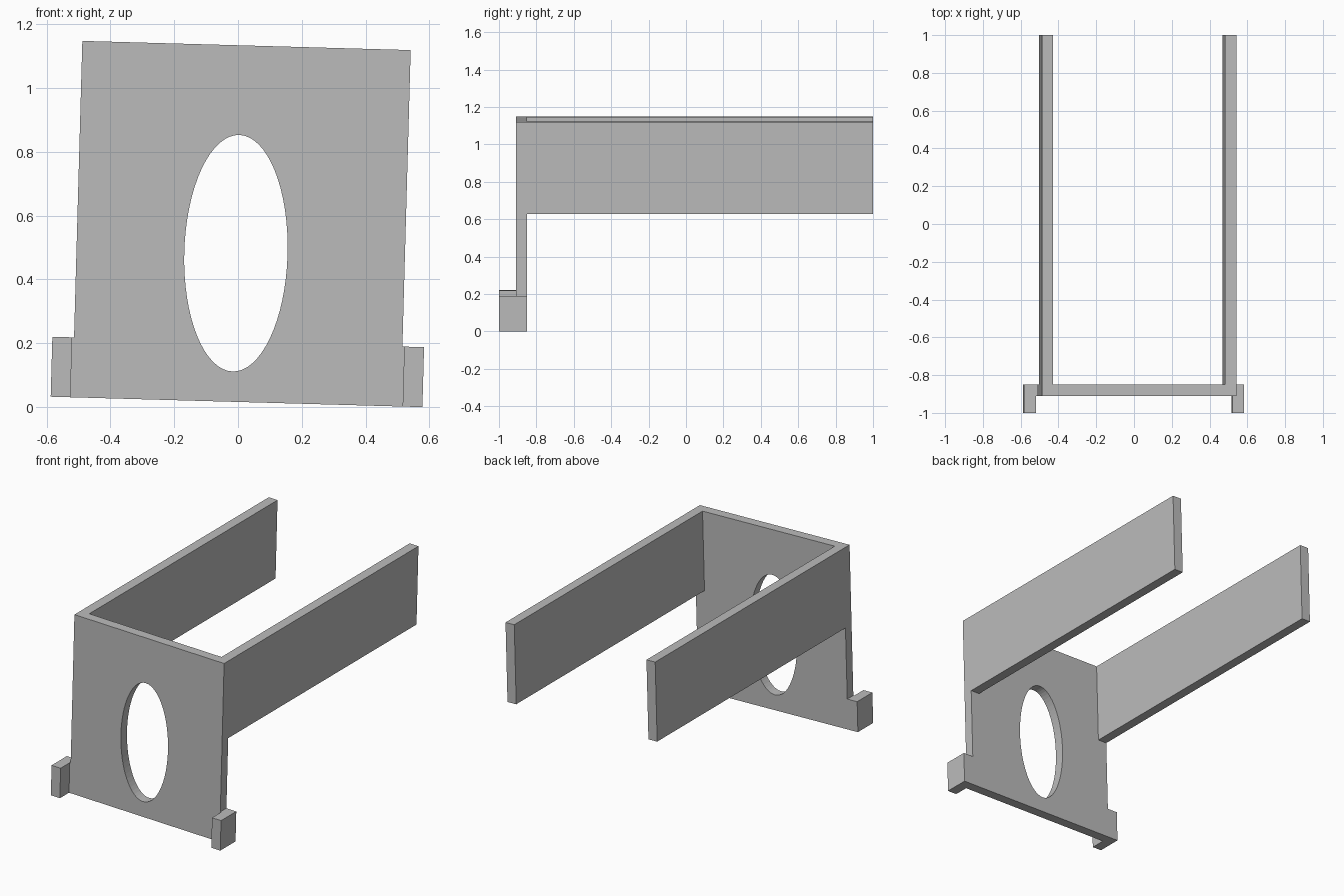
import bpy
import bmesh
from math import radians
from mathutils import Matrix, Vector

default = bpy.data.objects.get("Cube")
if default:
    bpy.data.objects.remove(default, do_unlink=True)

TILT = Matrix.Rotation(radians(1.6), 4, 'Y')   # whole frame leans sideways
MID = -0.005                                   # centre line of the frame
HALF = 0.515                                   # half width of the panel
BOTTOM, TOP = 0.016, 1.134
FRONT, BACK = -0.91, -0.85                     # panel faces

grey = bpy.data.materials.new("plain grey")
grey.use_nodes = True
colour = (0.5, 0.5, 0.5, 1)
grey.diffuse_color = colour
grey.node_tree.nodes["Principled BSDF"].inputs["Base Color"].default_value = colour


def finish(name, bm):
    """Tilt the mesh into place and add it to the scene."""
    bmesh.ops.recalc_face_normals(bm, faces=bm.faces[:])
    bm.transform(TILT)
    mesh = bpy.data.meshes.new(name)
    bm.to_mesh(mesh)
    bm.free()
    mesh.materials.append(grey)
    obj = bpy.data.objects.new(name, mesh)
    bpy.context.collection.objects.link(obj)
    return obj


def prism(name, outline, low, high):
    """Extrude a plan outline (x, y) from low to high."""
    bm = bmesh.new()
    face = bm.faces.new([bm.verts.new((x, y, low)) for x, y in outline])
    new = bmesh.ops.extrude_face_region(bm, geom=[face])["geom"]
    top = [v for v in new if isinstance(v, bmesh.types.BMVert)]
    bmesh.ops.translate(bm, verts=top, vec=(0, 0, high - low))
    return finish(name, bm)


def box(name, x0, x1, y0, y1, low, high):
    return prism(name, [(x0, y0), (x1, y0), (x1, y1), (x0, y1)], low, high)


# Front panel with an oval opening
panel = box("front_panel", MID - HALF, MID + HALF, FRONT, BACK, BOTTOM, TOP)
bm = bmesh.new()
bmesh.ops.create_cone(bm, cap_ends=True, segments=64, radius1=1, radius2=1, depth=1)
bm.transform(Matrix.Translation(Vector((-0.02, -0.88, 0.482)))
             @ Matrix.Diagonal((0.162, 0.3, 0.371, 1))
             @ Matrix.Rotation(radians(90), 4, 'X'))
cutter = finish("oval_cutter", bm)
cutter.hide_render = True
cut = panel.modifiers.new("oval opening", 'BOOLEAN')
cut.operation = 'DIFFERENCE'
cut.solver = 'EXACT'
cut.object = cutter
bpy.context.view_layer.objects.active = panel
bpy.ops.object.modifier_apply(modifier=cut.name)
bpy.data.objects.remove(cutter, do_unlink=True)

for side, label in ((1, "left"), (-1, "right")):
    # Long rail running back from the panel
    x0, x1 = sorted((MID + side * HALF, MID + side * (HALF - 0.06)))
    box(label + "_rail", x0, x1, BACK, 1.0, 0.643, TOP)

    # L-shaped foot on the lower corner, reaching forward
    plan = [(HALF, BACK), (0.583, BACK), (0.583, -1.0),
            (0.521, -1.0), (0.521, FRONT), (HALF, FRONT)]
    prism(label + "_foot", [(MID + side * x, y) for x, y in plan], BOTTOM, 0.204)
